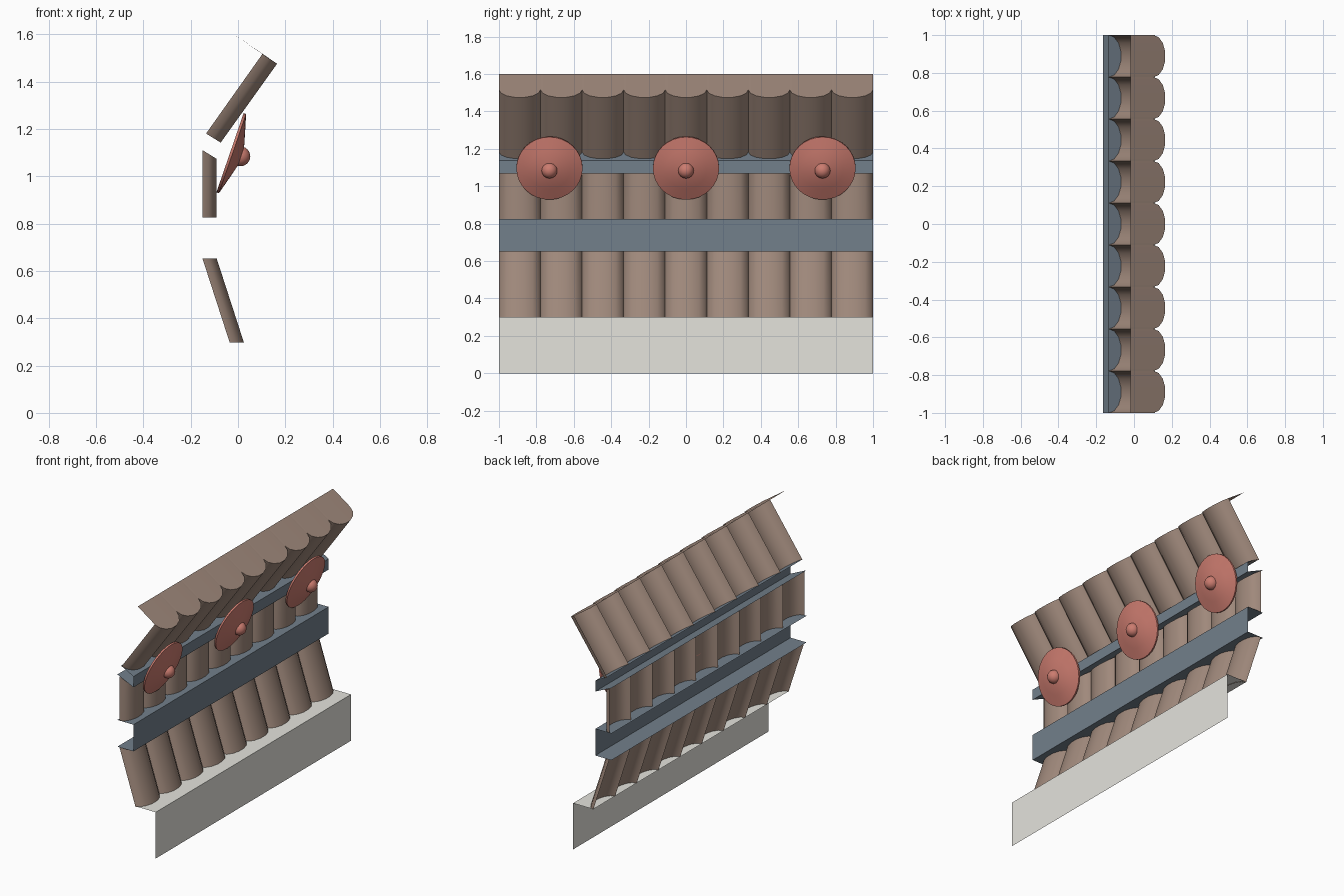
import bpy, math
from mathutils import Vector

if "Cube" in bpy.data.objects:
    bpy.data.objects.remove(bpy.data.objects["Cube"])

COUNT, SEG = 9, 7            # tiles along the ledge, facets per tile


def material(name, rgb):
    m = bpy.data.materials.new(name)
    m.diffuse_color = (*rgb, 1)
    m.use_nodes = True
    m.node_tree.nodes["Principled BSDF"].inputs["Base Color"].default_value = m.diffuse_color
    return m


BROWN = material("clay_brown", (0.35, 0.25, 0.20))
BLUE = material("slate_blue", (0.17, 0.215, 0.26))
RED = material("faded_red", (0.60, 0.20, 0.16))
STONE = material("pale_stone", (0.78, 0.77, 0.72))


def make(name, verts, faces, mat, smooth=None):
    me = bpy.data.meshes.new(name)
    me.from_pydata(verts, [], faces)
    me.materials.append(mat)
    if smooth:
        me.polygons.foreach_set("use_smooth", [True] * len(me.polygons))
        me.set_sharp_from_angle(angle=math.radians(smooth))
    me.update()
    ob = bpy.data.objects.new(name, me)
    bpy.context.collection.objects.link(ob)
    return ob


def strip(name, rows, mat, smooth=None):
    """Join rows of points with quads."""
    n = len(rows[0])
    verts = [p for r in rows for p in r]
    faces = [(k * n + i, k * n + i + 1, (k + 1) * n + i + 1, (k + 1) * n + i)
             for k in range(len(rows) - 1) for i in range(n - 1)]
    return make(name, verts, faces, mat, smooth)


def moulding(name, profile, mat):
    """Open x-z profile extruded along the whole length."""
    return strip(name, [[(x, -1, z), (x, 1, z)] for x, z in profile], mat)


def scallop(cusp, crest):
    """Row of flattened half-round arcs between the cusp line and the crest line."""
    w, row = 2 / COUNT, []
    top = math.sin(math.pi * (SEG // 2) / SEG)
    for i in range(COUNT * SEG + 1):
        a = math.pi * (i % SEG) / SEG
        t = math.sin(a) / top
        y = -1 + w * (i // SEG) + w / 2 * (1 - math.cos(a))
        row.append((cusp[0] + (crest[0] - cusp[0]) * t, y,
                    cusp[1] + (crest[1] - cusp[1]) * t))
    return row


# Stone base and the two blue channels, open at the back
moulding("stone_base", [(0.11, 0), (0.11, 0.3), (-0.035, 0.3)], STONE)
moulding("middle_channel", [(-0.165, 0.652), (-0.05, 0.652),
                            (-0.05, 0.825), (-0.165, 0.825)], BLUE)
moulding("upper_channel", [(-0.165, 1.12), (-0.05, 1.067),
                           (-0.05, 1.137), (-0.138, 1.185)], BLUE)

# Three rows of rounded tiles
strip("lower_tiles", [scallop((-0.035, 0.297), (0.025, 0.297)),
                      scallop((-0.15, 0.652), (-0.09, 0.652))], BROWN, 45)
strip("middle_tiles", [scallop((-0.15, 0.825), (-0.09, 0.825)),
                       scallop((-0.15, 1.11), (-0.09, 1.073))], BROWN, 45)
eave_end = scallop((0.103, 1.516), (0.165, 1.475))
strip("upper_tiles", [scallop((-0.135, 1.18), (-0.073, 1.142)), eave_end], BROWN, 45)

# Flat cap with a scalloped front edge
strip("top_cap", [eave_end, [(-0.018, y, 1.6) for _, y, _ in eave_end]], BROWN)

# Tilted shield discs, each with a round knob
axis = Vector((0.946, 0, -0.325)).normalized()
turn = axis.to_track_quat('Z', 'Y')
N = 32
PROFILE = [(0.177, -0.006), (0.177, 0.005), (0.11, 0.024), (0.04, 0.043)]
for k, y in enumerate((-0.73, 0, 0.73)):
    centre = Vector((-0.028, y, 1.097))
    verts = [(r * math.cos(2 * math.pi * i / N), r * math.sin(2 * math.pi * i / N), h)
             for r, h in PROFILE for i in range(N)]
    faces = [(j * N + i, j * N + (i + 1) % N, (j + 1) * N + (i + 1) % N, (j + 1) * N + i)
             for j in range(len(PROFILE) - 1) for i in range(N)]
    faces += [tuple(reversed(range(N))), tuple(range(3 * N, 4 * N))]
    disc = make(f"disc_{k + 1}", verts, faces, RED, 40)
    disc.rotation_mode = 'QUATERNION'
    disc.rotation_quaternion = turn
    disc.location = centre

    bpy.ops.mesh.primitive_uv_sphere_add(segments=20, ring_count=12, radius=0.042,
                                         location=centre + axis * 0.04)
    knob = bpy.context.object
    knob.name = f"knob_{k + 1}"
    knob.data.materials.append(RED)
    bpy.ops.object.shade_smooth()
